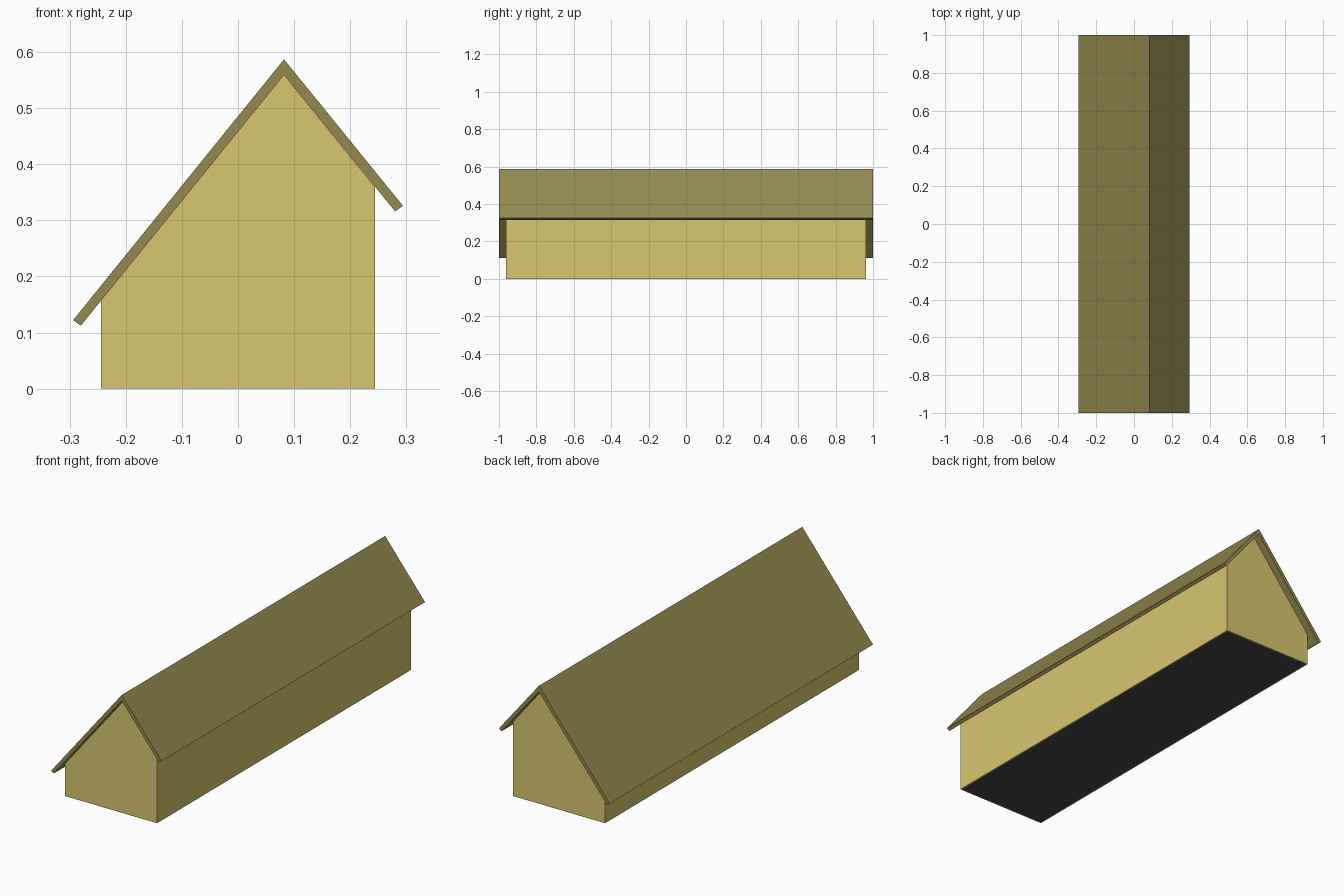
import bpy, bmesh

if "Cube" in bpy.data.objects:
    bpy.data.objects.remove(bpy.data.objects["Cube"])


def material(name, rgb):
    mat = bpy.data.materials.new(name)
    mat.diffuse_color = (*rgb, 1)
    mat.use_nodes = True
    mat.node_tree.nodes["Principled BSDF"].inputs["Base Color"].default_value = mat.diffuse_color
    return mat


def extrude_profile(name, profile, half_length, mat):
    """Sweep an (x, z) profile along y, centred on y = 0."""
    bm = bmesh.new()
    front = bm.faces.new([bm.verts.new((x, -half_length, z)) for x, z in profile])
    result = bmesh.ops.extrude_face_region(bm, geom=[front], use_keep_orig=True)
    moved = [v for v in result["geom"] if isinstance(v, bmesh.types.BMVert)]
    bmesh.ops.translate(bm, verts=moved, vec=(0, 2 * half_length, 0))
    bmesh.ops.recalc_face_normals(bm, faces=bm.faces)
    mesh = bpy.data.meshes.new(name)
    bm.to_mesh(mesh)
    bm.free()
    mesh.materials.append(mat)
    obj = bpy.data.objects.new(name, mesh)
    bpy.context.collection.objects.link(obj)
    return obj


wall_mat = material("plaster", (0.69, 0.565, 0.16))
roof_mat = material("roofing", (0.30, 0.25, 0.08))
floor_mat = material("floor", (0.06, 0.06, 0.06))

# Walls with off-centre gables
walls = extrude_profile("walls", [
    (-0.244, 0), (0.244, 0), (0.244, 0.359), (0.082, 0.559), (-0.244, 0.157),
], 0.963, wall_mat)

# Dark floor panel set inside a narrow wall rim
walls.data.materials.append(floor_mat)
bm = bmesh.new()
bm.from_mesh(walls.data)
bottom = min(bm.faces, key=lambda f: f.calc_center_median().z)
bmesh.ops.inset_region(bm, faces=[bottom], thickness=0.008)
bottom.material_index = 1
bm.to_mesh(walls.data)
bm.free()

# Roof slab: long slope left, short slope right, overhanging all round
extrude_profile("roof", [
    (-0.294, 0.122), (-0.280, 0.1125), (0.082, 0.559),
    (0.280, 0.316), (0.294, 0.326), (0.082, 0.587),
], 1.0, roof_mat)
